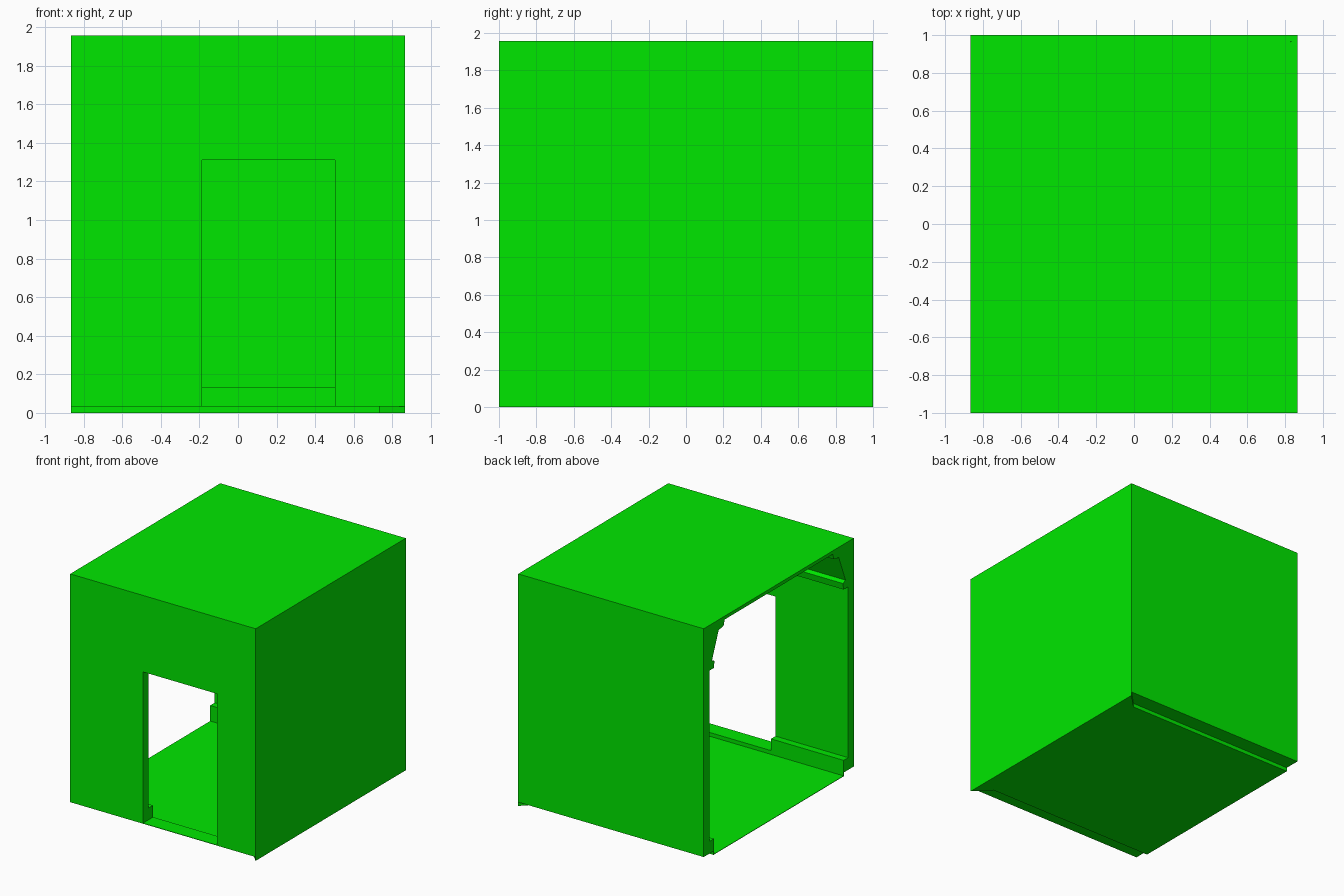
import bpy, bmesh

if "Cube" in bpy.data.objects:
    bpy.data.objects.remove(bpy.data.objects["Cube"])

X, Y, TOP = 0.865, 1.0, 1.957     # half width, half depth, overall height
LIFT, SKIN = 0.032, 0.004         # raised wall bottom, thin sheet thickness

green = bpy.data.materials.new("green_paint")
green.diffuse_color = (0.0, 0.8, 0.0, 1)
green.use_nodes = True
green.node_tree.nodes["Principled BSDF"].inputs["Base Color"].default_value = green.diffuse_color


def finish(name, bm, material=green):
    bmesh.ops.recalc_face_normals(bm, faces=bm.faces)
    me = bpy.data.meshes.new(name)
    bm.to_mesh(me)
    bm.free()
    if material:
        me.materials.append(material)
    ob = bpy.data.objects.new(name, me)
    bpy.context.collection.objects.link(ob)
    return ob


def box(name, lo, hi, material=green):
    bm = bmesh.new()
    bmesh.ops.create_cube(bm, size=1)
    for v in bm.verts:
        v.co = [(lo[i] + hi[i]) / 2 + v.co[i] * (hi[i] - lo[i]) for i in range(3)]
    return finish(name, bm, material)


# Wall section as (inset from outer face, z): baseboard, wall, crown moulding
INNER = [(0.135, 0.0), (0.135, 0.135), (0.075, 0.135), (0.075, 1.575),
         (0.135, 1.575), (0.145, 1.63), (0.11, 1.645), (0.20, 1.87),
         (0.265, 1.88), (0.28, 1.928), (0.0, 1.928)]
RAISED = [(0.0, LIFT), (0.131, LIFT), (0.131, 0.0)] + INNER
GROUNDED = [(0.0, 0.0)] + INNER


def wall(name, profile, start, end):
    """Sweep a wall section between two points that depend on the inset."""
    bm = bmesh.new()
    a = [bm.verts.new((*start(d), z)) for d, z in profile]
    b = [bm.verts.new((*end(d), z)) for d, z in profile]
    n = len(profile)
    bm.faces.new(a)
    bm.faces.new(b[::-1])
    for i in range(n):
        j = (i + 1) % n
        bm.faces.new((a[i], b[i], b[j], a[j]))
    return finish(name, bm)


# Three walls mitred at the right corners, open on the left side
front = wall("front_wall", RAISED, lambda d: (-X, -Y + d), lambda d: (X - d, -Y + d))
wall("back_wall", RAISED, lambda d: (-X, Y - d), lambda d: (X - d, Y - d))
wall("right_wall", GROUNDED, lambda d: (X - d, -Y + d), lambda d: (X - d, Y - d))

# Doorway, leaving a thin sill
cutter = box("door_cutter", (-0.187, -1.2, LIFT + SKIN), (0.503, -0.6, 1.312), None)
cutter.hide_render = True
cutter.hide_viewport = True
cut = front.modifiers.new("doorway", 'BOOLEAN')
cut.operation = 'DIFFERENCE'
cut.solver = 'EXACT'
cut.object = cutter

# Floor and ceiling
box("floor", (-X, -0.865, 0), (0.73, 0.865, SKIN))
box("ceiling", (-X, -Y, 1.928), (X, Y, TOP))
